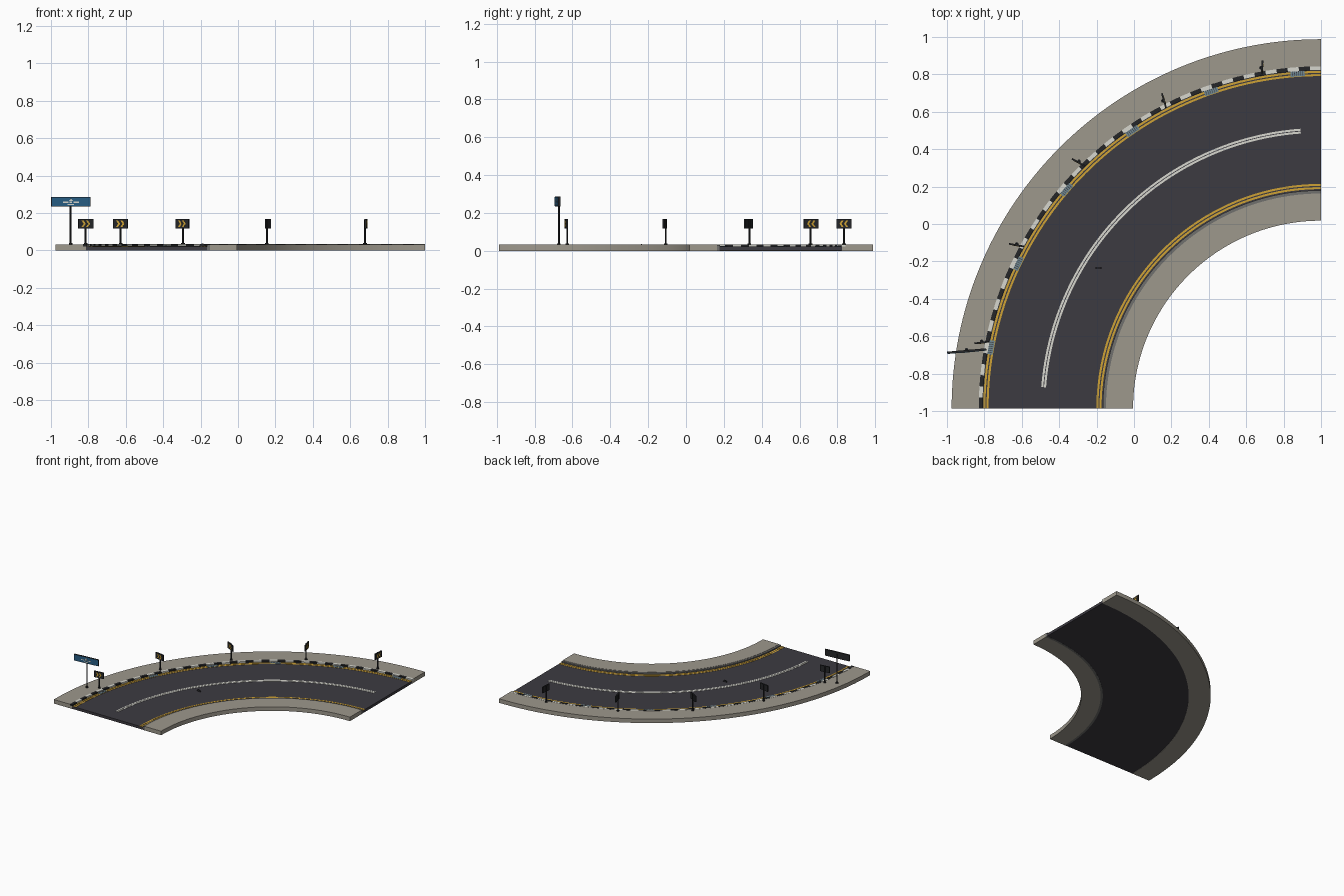
import bpy, bmesh, math
from mathutils import Matrix

cube = bpy.data.objects.get("Cube")
if cube:
    bpy.data.objects.remove(cube, do_unlink=True)

CX, CY = 1.0, -0.987      # centre of the bend
ROAD_Z, WALK_Z = 0.022, 0.033


def material(name, r, g, b):
    m = bpy.data.materials.new(name)
    m.use_nodes = True
    m.diffuse_color = (r, g, b, 1)
    m.node_tree.nodes["Principled BSDF"].inputs["Base Color"].default_value = (r, g, b, 1)
    return m


ASPHALT = material("asphalt", 0.046, 0.043, 0.053)
CONCRETE = material("concrete", 0.34, 0.315, 0.265)
KERB = material("kerb_grey", 0.16, 0.16, 0.155)
BLACK = material("black", 0.018, 0.019, 0.021)
WHITE = material("white_paint", 0.68, 0.68, 0.62)
YELLOW = material("yellow_paint", 0.62, 0.36, 0.035)
BLUE = material("sign_blue", 0.02, 0.11, 0.23)
STEEL = material("drain_steel", 0.16, 0.25, 0.29)


def polar(r, deg):
    a = math.radians(deg)
    return CX - r * math.sin(a), CY + r * math.cos(a)


def finish(name, bm, mats):
    bmesh.ops.recalc_face_normals(bm, faces=bm.faces)
    me = bpy.data.meshes.new(name)
    bm.to_mesh(me)
    bm.free()
    for m in mats:
        me.materials.append(m)
    ob = bpy.data.objects.new(name, me)
    bpy.context.collection.objects.link(ob)
    return ob


def add_arc(bm, r0, r1, z0, z1, a0, a1, steps, index=0):
    """Rectangular section swept round the bend."""
    rings = []
    for i in range(steps + 1):
        a = a0 + (a1 - a0) * i / steps
        rings.append([bm.verts.new((*polar(r, a), z))
                      for r, z in ((r0, z0), (r1, z0), (r1, z1), (r0, z1))])
    faces = [bm.faces.new(rings[0]), bm.faces.new(rings[-1])]
    for p, q in zip(rings, rings[1:]):
        for k in range(4):
            n = (k + 1) % 4
            faces.append(bm.faces.new((p[k], p[n], q[n], q[k])))
    for f in faces:
        f.material_index = index


def arc(name, r0, r1, z0, z1, mat, a0=0, a1=90, steps=64):
    bm = bmesh.new()
    add_arc(bm, r0, r1, z0, z1, a0, a1, steps)
    ob = finish(name, bm, [mat])
    bpy.ops.object.select_all(action="DESELECT")
    ob.select_set(True)
    bpy.context.view_layer.objects.active = ob
    bpy.ops.object.shade_smooth_by_angle()
    return ob


def add_box(bm, centre, size, index=0):
    verts = bmesh.ops.create_cube(
        bm, size=1, matrix=Matrix.Translation(centre) @ Matrix.Diagonal((*size, 1)))["verts"]
    for f in {f for v in verts for f in v.link_faces}:
        f.material_index = index


def add_plate(bm, outline, y, depth, index):
    """Thin upright plate from an outline of (x, z) points."""
    face = bm.faces.new([bm.verts.new((x, y, z)) for x, z in outline])
    out = bmesh.ops.extrude_face_region(bm, geom=[face])["geom"]
    moved = [g for g in out if isinstance(g, bmesh.types.BMVert)]
    bmesh.ops.translate(bm, verts=moved, vec=(0, -depth, 0))
    for f in {f for v in moved for f in v.link_faces} | {face}:
        f.material_index = index


def add_post(bm, radius, height):
    for r, z0, z1 in ((radius, WALK_Z - 0.005, height), (radius * 2, WALK_Z, WALK_Z + 0.006)):
        bmesh.ops.create_cone(bm, cap_ends=True, segments=10, radius1=r, radius2=r,
                              depth=z1 - z0, matrix=Matrix.Translation((0, 0, (z0 + z1) / 2)))


# Road bed, pavements and inner kerb
arc("road", 1.165, 1.812, 0.001, ROAD_Z, ASPHALT)
arc("inner_pavement", 1.005, 1.15, 0, WALK_Z, CONCRETE)
arc("inner_kerb", 1.15, 1.167, 0, WALK_Z - 0.002, KERB)
arc("outer_pavement", 1.83, 1.975, 0, WALK_Z, CONCRETE)
arc("outer_kerb_base", 1.81, 1.83, 0, ROAD_Z, CONCRETE)

# Outer kerb with alternating black and white blocks
bm = bmesh.new()
BLOCKS = 48
for i in range(BLOCKS):
    a = 90 * i / BLOCKS
    add_arc(bm, 1.808, 1.83, ROAD_Z - 0.002, WALK_Z + 0.001, a, a + 90 / BLOCKS, 2, i % 2)
finish("outer_kerb_blocks", bm, [WHITE, BLACK])

# Painted double lines
for name, radii, mat, a0, a1 in (("outer_edge_line", (1.783, 1.8), YELLOW, 0, 90),
                                 ("inner_edge_line", (1.179, 1.196), YELLOW, 0, 90),
                                 ("centre_line", (1.48, 1.495), WHITE, 4.2, 85.6)):
    for k, r in enumerate(radii):
        arc(f"{name}_{k + 1}", r - 0.0055, r + 0.0055, ROAD_Z, ROAD_Z + 0.0015, mat, a0, a1)

# Drain grates along the outer gutter
for i in range(6):
    a = 4 + 15.1 * i
    bm = bmesh.new()
    add_box(bm, (0, 0, 0), (0.076, 0.034, 0.004), 0)
    for k in range(6):
        add_box(bm, ((k - 2.5) * 0.011, 0, 0.002), (0.003, 0.026, 0.001), 1)
    ob = finish(f"drain_grate_{i + 1}", bm, [STEEL, ASPHALT])
    ob.location = (*polar(1.797, a), ROAD_Z + 0.002)
    ob.rotation_euler.z = math.radians(a)

# Small disc set on edge in the road
bm = bmesh.new()
bmesh.ops.create_cone(bm, cap_ends=True, segments=20, radius1=0.017, radius2=0.017, depth=0.005,
                      matrix=Matrix.Rotation(math.pi / 2, 4, "X"))
disc = finish("road_disc", bm, [BLACK])
disc.location = (-0.19, -0.235, ROAD_Z - 0.002)


# Chevron boards: angle round the bend, heading, arrow direction
for i, (heading, way) in enumerate(((86, -1), (106, -1), (-29, 1), (-10, 1), (7, 1))):
    bm = bmesh.new()
    add_post(bm, 0.005, 0.165)
    add_box(bm, (0, -0.006, 0.143), (0.08, 0.009, 0.05))
    for shift in (-0.015, 0.009):
        shape = ((0, 0.017), (0.011, 0.017), (0.022, 0), (0.011, -0.017), (0, -0.017), (0.011, 0))
        add_plate(bm, [(way * (x + shift - 0.008), z + 0.143) for x, z in shape],
                  -0.0105, 0.0015, 1)
    ob = finish(f"chevron_sign_{i + 1}", bm, [BLACK, YELLOW])
    ob.location = (*polar(1.85, 10 + 17.2 * i), 0)
    ob.rotation_euler.z = math.radians(heading)

# Wide direction sign with a blue face and white symbols
bm = bmesh.new()
add_post(bm, 0.005, 0.27)
add_box(bm, (0, -0.007, 0.26), (0.21, 0.011, 0.052))
add_box(bm, (0, -0.013, 0.26), (0.204, 0.002, 0.047), 1)
for x, z, w in ((-0.028, 0.258, 0.03), (0.028, 0.258, 0.03), (0, 0.245, 0.034), (0, 0.258, 0.012)):
    add_box(bm, (x, -0.0145, z), (w, 0.0015, 0.006), 2)
add_plate(bm, [(-0.012, 0.264), (0.012, 0.264), (0, 0.277)], -0.014, 0.0015, 2)
sign = finish("direction_sign", bm, [BLACK, BLUE, WHITE])
sign.location = (-0.895, -0.672, 0)
sign.rotation_euler.z = math.radians(5)
